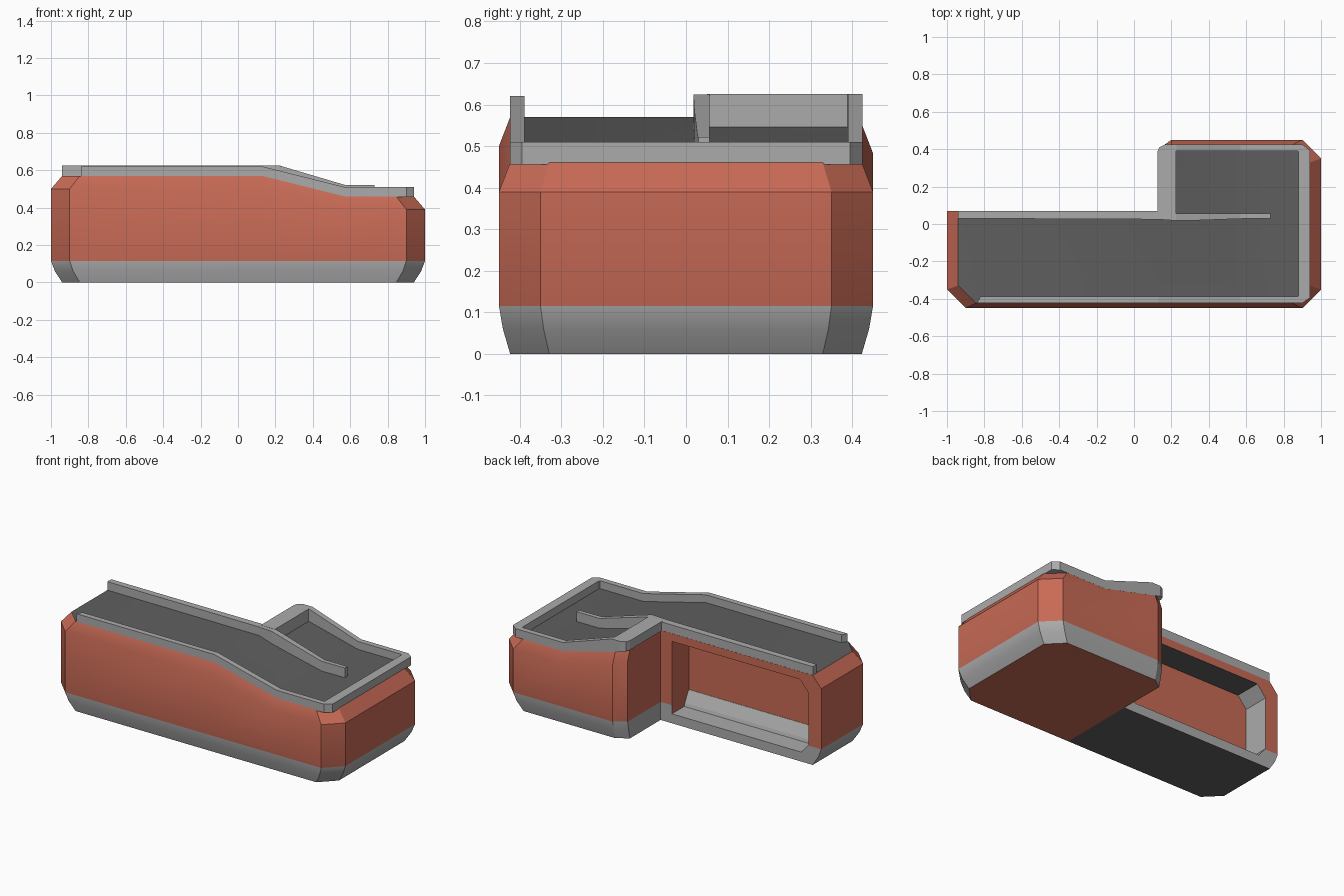
import bpy, bmesh

if "Cube" in bpy.data.objects:
    bpy.data.objects.remove(bpy.data.objects["Cube"])


def material(name, rgb):
    m = bpy.data.materials.new(name)
    m.diffuse_color = (*rgb, 1)
    m.use_nodes = True
    m.node_tree.nodes["Principled BSDF"].inputs["Base Color"].default_value = m.diffuse_color
    return m


MATS = [material("terracotta", (0.58, 0.145, 0.092)),
        material("light_gray", (0.41, 0.41, 0.41)),
        material("dark_gray", (0.115, 0.115, 0.115))]
ORANGE, GRAY, DARK = 0, 1, 2


def make(name, verts, faces, mats):
    """Mesh object from points, faces and one material index per face."""
    me = bpy.data.meshes.new(name)
    me.from_pydata(verts, [], faces)
    for m in MATS:
        me.materials.append(m)
    for p, i in zip(me.polygons, mats):
        p.material_index = i
    bm = bmesh.new()
    bm.from_mesh(me)
    bmesh.ops.recalc_face_normals(bm, faces=bm.faces)
    bm.to_mesh(me)
    bm.free()
    ob = bpy.data.objects.new(name, me)
    bpy.context.collection.objects.link(ob)
    return ob


def ramp(x, x0, z0, z1, x1=0.57):
    """Flat, then falling, then flat height along x."""
    t = min(max((x - x0) / (x1 - x0), 0), 1)
    return z0 + (z1 - z0) * t


def roof_z(x):
    return ramp(x, 0.13, 0.57, 0.46)


# Main body: L-shaped outline lofted through rings, pulled in at foot and shoulder
outline = [(-1, .07), (-1, -.35), (-.9, -.45), (.13, -.45), (.57, -.45), (.9, -.45),
           (1, -.35), (1, .35), (.9, .45), (.57, .45), (.2, .45), (.13, .40), (.13, .07)]
N = len(outline)


def inset(p, amount):
    k = 1 - 0.06 * amount
    return (p[0] * k if abs(p[0]) > .6 else p[0], p[1] * k if abs(p[1]) > .1 else p[1])


verts = []
for amount, height in [(1, lambda x: 0), (.35, lambda x: .06), (0, lambda x: .115),
                       (0, lambda x: roof_z(x) - .07), (1, roof_z)]:
    for p in outline:
        q = inset(p, amount)
        verts.append((q[0], q[1], height(q[0])))
faces, mats = [], []
for ring in range(4):
    for i in range(N):
        j = (i + 1) % N
        faces.append((ring * N + i, ring * N + j, ring * N + N + j, ring * N + N + i))
        mats.append(GRAY if ring < 2 else ORANGE)
left, mid, right = (0, 1, 2, 3, 12), (3, 4, 9, 10, 11, 12), (4, 5, 6, 7, 8, 9)
for part, under in [(left, DARK), (mid, ORANGE), (right, ORANGE)]:
    faces += [tuple(reversed(part)), tuple(4 * N + i for i in part)]
    mats += [under, DARK]
body = make("building_body", verts, faces, mats)

# Long recess in the rear wall, cut with a chamfered prism
prof = [(.05, .06), (.05, .52), (-.85, .52), (-.91, .45), (-.91, .12), (-.86, .06)]
M = len(prof)
cv = [(x, y, z) for y in (.2, -.10) for x, z in prof]
cf = [tuple(range(M)), tuple(range(M, 2 * M))]
cf += [(i, (i + 1) % M, M + (i + 1) % M, M + i) for i in range(M)]
cutter = make("recess_cutter", cv, cf,
              [ORANGE, ORANGE, ORANGE, DARK, GRAY, GRAY, GRAY, GRAY])
cutter.hide_render = True
mod = body.modifiers.new("recess", 'BOOLEAN')
mod.operation = 'DIFFERENCE'
mod.solver = 'EXACT'
mod.object = cutter
bpy.context.view_layer.objects.active = body
body.select_set(True)
bpy.ops.object.modifier_apply(modifier="recess")
bpy.data.objects.remove(cutter)
bpy.ops.object.shade_smooth_by_angle(angle=0.52)

# Sloped gray skirting at the back of the recess
sec = [(-.105, .05), (-.05, .05), (-.06, .08), (-.098, .15), (-.105, .15)]
K = len(sec)
make("recess_skirting", [(x, y, z) for x in (-.912, .052) for y, z in sec],
     [tuple(range(K)), tuple(range(K, 2 * K))] +
     [(i, (i + 1) % K, K + (i + 1) % K, K + i) for i in range(K)], [GRAY] * (K + 2))


def wall(name, sections, top):
    """Low wall from (outer x, outer y, inner x, inner y) sections."""
    v, f = [], []
    for ox, oy, ix, iy in sections:
        for x, y, z in [(ox, oy, roof_z(ox) - .004), (ox, oy, top(ox, oy)),
                        (ix, iy, top(ix, iy)), (ix, iy, roof_z(ix) - .004)]:
            v.append((x, y, z))
    n = len(sections)
    for s in range(n - 1):
        a = 4 * s
        f += [(a + k, a + (k + 1) % 4, a + 4 + (k + 1) % 4, a + 4 + k) for k in range(4)]
    f += [(0, 1, 2, 3), tuple(4 * n - 4 + k for k in range(4))]
    return make(name, v, f, [GRAY] * len(f))


# Parapet round front, right end and rear wing
wall("outer_parapet",
     [(-.84, -.423, -.82, -.388), (.13, -.423, .13, -.388), (.57, -.423, .57, -.388),
      (.90, -.423, .876, -.388), (.94, -.395, .88, -.384), (.94, .395, .88, .386),
      (.90, .425, .876, .39), (.57, .425, .57, .39), (.225, .425, .228, .39),
      (.165, .425, .225, .389), (.135, .41, .225, .387), (.125, .385, .225, .385),
      (.125, .05, .225, .05)],
     lambda x, y: ramp(x, .225, .625, .51) if y > 0 else roof_z(x) + .05)

# Rear parapet running on as a free divider across the roof
wall("rear_parapet_and_divider",
     [(-.94, .069, -.94, .03), (.125, .069, .125, .025), (.225, .056, .225, .018),
      (.35, .056, .35, .02), (.57, .056, .57, .028), (.73, .056, .73, .03)],
     lambda x, y: ramp(x, .225, .624, .522))
